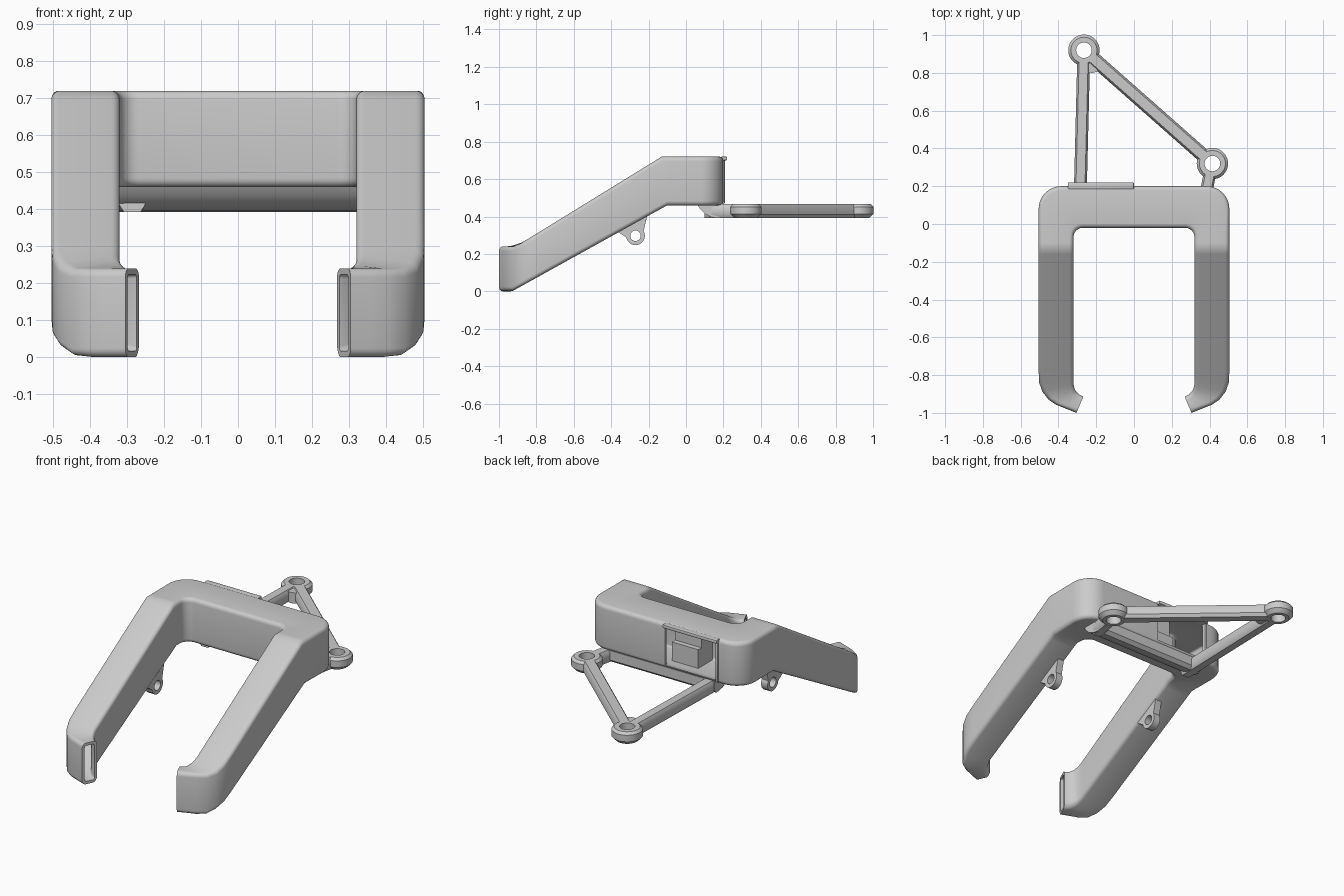
import bpy, bmesh, math
from mathutils import Vector

if "Cube" in bpy.data.objects:
    bpy.data.objects.remove(bpy.data.objects["Cube"])

grey = bpy.data.materials.new("plain_grey")
grey.diffuse_color = (0.6, 0.6, 0.6, 1)
grey.use_nodes = True
grey.node_tree.nodes["Principled BSDF"].inputs["Base Color"].default_value = grey.diffuse_color


def finish(name, bm, smooth=True):
    bmesh.ops.recalc_face_normals(bm, faces=bm.faces)
    me = bpy.data.meshes.new(name)
    bm.to_mesh(me)
    bm.free()
    me.materials.append(grey)
    ob = bpy.data.objects.new(name, me)
    bpy.context.collection.objects.link(ob)
    if smooth:
        shade(ob)
    return ob


def shade(ob):
    bpy.ops.object.select_all(action='DESELECT')
    ob.select_set(True)
    bpy.context.view_layer.objects.active = ob
    bpy.ops.object.shade_smooth_by_angle(angle=math.radians(35))


def box(name, lo, hi, bevel=0.0):
    bm = bmesh.new()
    bmesh.ops.create_cube(bm, size=1)
    for v in bm.verts:
        v.co = [lo[i] + (v.co[i] + 0.5) * (hi[i] - lo[i]) for i in range(3)]
    if bevel:
        bmesh.ops.bevel(bm, geom=bm.edges[:], offset=bevel, segments=2,
                        profile=0.5, affect='EDGES')
    return finish(name, bm)


def skin(bm, rings, close):
    """Quads between consecutive loops of points."""
    loops = [[bm.verts.new(p) for p in r] for r in rings]
    n = len(loops[0])
    for i in range(len(loops) if close else len(loops) - 1):
        a, b = loops[i], loops[(i + 1) % len(loops)]
        for k in range(n):
            bm.faces.new((a[k], a[(k + 1) % n], b[(k + 1) % n], b[k]))
    return loops


def ramp(y, y0, z0, y1, z1):
    t = min(max((y - y0) / (y1 - y0), 0), 1)
    return z0 + (z1 - z0) * t


def bottom(y):
    return ramp(y, -0.93, 0.0, -0.10, 0.46)


def top(y):
    return ramp(y, -0.91, 0.24, -0.13, 0.72)


def section(o, i, inset, r):
    """Rounded rectangle between an outer and an inner plan point."""
    o, i = Vector(o), Vector(i)
    w = (i - o).length
    d = (i - o) / w
    pts = []
    for cx, top_side, a0 in ((1, 0, 270), (1, 1, 0), (0, 1, 90), (0, 0, 180)):
        for k in range(6):
            a = math.radians(a0 + 18 * k)
            s = (w - inset - r if cx else inset + r) + r * math.cos(a)
            p = o + d * s
            dz = r * math.sin(a)
            z = top(p.y) - inset - r + dz if top_side else bottom(p.y) + inset + r + dz
            pts.append((p.x, p.y, z))
    return pts


# Plan stations of the right half: (outer point, inner point), tip to middle
outer = [(0.305, -1.0), (0.36, -0.978), (0.41, -0.958), (0.452, -0.930),
         (0.485, -0.888), (0.502, -0.84), (0.505, -0.78)]
inner = [(0.268, -0.915), (0.292, -0.902), (0.308, -0.885), (0.317, -0.865),
         (0.32, -0.845), (0.32, -0.82), (0.32, -0.78)]
for y in (-0.5, -0.16, -0.13, -0.10):
    outer.append((0.505, y))
    inner.append((0.32, y))
for k in range(9):
    a = math.radians(k * 90 / 8)
    c, s = math.cos(a), math.sin(a)
    outer.append((0.385 + 0.12 * c, 0.08 + 0.12 * s))
    inner.append((0.27 + 0.05 * c, -0.07 + 0.05 * s))
stations = list(zip(outer, inner))
stations += [((-o[0], o[1]), (-i[0], i[1])) for o, i in reversed(stations)]

# Hollow U-shaped tube
bm = bmesh.new()
skin_out = [section(o, i, 0, 0.024) for o, i in stations]
skin_in = [section(o, i, 0.016, 0.012) for o, i in stations]
skin(bm, skin_out + skin_in[::-1], True)
frame = finish("tube_frame", bm, False)

# Window cut into the back wall
cutter = box("window_cutter", (-0.335, 0.12, 0.478), (-0.005, 0.3, 0.70))
cutter.hide_render = True
cutter.hide_viewport = True
mod = frame.modifiers.new("window", 'BOOLEAN')
mod.object = cutter
mod.operation = 'DIFFERENCE'
mod.solver = 'EXACT'
bpy.context.view_layer.objects.active = frame
frame.select_set(True)
bpy.ops.object.modifier_apply(modifier="window")
bpy.data.objects.remove(cutter)
shade(frame)

# Window lip and inside blocks
box("window_lip", (-0.35, 0.185, 0.70), (0.0, 0.22, 0.72), 0.005)
box("window_side_rim", (-0.35, 0.185, 0.47), (-0.335, 0.208, 0.71), 0.003)
box("inner_block_low", (-0.17, 0.0, 0.47), (0.0, 0.13, 0.585))
box("inner_block_high", (-0.17, 0.0, 0.585), (0.0, 0.10, 0.71))

# Triangular bracket
Z0, Z1 = 0.392, 0.466


def prism_x(name, profile, x0, x1):
    bm = bmesh.new()
    a, b = skin(bm, [[(x, y, z) for y, z in profile] for x in (x0, x1)], False)
    bm.faces.new(a)
    bm.faces.new(b)
    return finish(name, bm)


def strut(name, p, q, w):
    p, q = Vector(p), Vector(q)
    d = (q - p).normalized()
    n = Vector((-d.y, d.x)) * w / 2
    c = 0.018
    shape = [(-0.65, Z0), (0.65, Z0), (1, Z0 + c), (1, Z1 - c),
             (0.7, Z1), (-0.7, Z1), (-1, Z1 - c), (-1, Z0 + c)]
    bm = bmesh.new()
    a, b = skin(bm, [[(*(e + n * s), z) for s, z in shape] for e in (p, q)], False)
    bm.faces.new(a)
    bm.faces.new(b)
    finish(name, bm)


def eye(name, x, y, r, hole):
    prof = [(hole, Z0), (r - 0.022, Z0), (r, Z0 + 0.022), (r, Z1 - 0.014),
            (r - 0.014, Z1), (hole, Z1)]
    bm = bmesh.new()
    turn = [2 * math.pi * k / 40 for k in range(40)]
    skin(bm, [[(x + q * math.cos(a), y + q * math.sin(a), z) for q, z in prof]
              for a in turn], True)
    finish(name, bm)


A, B = Vector((-0.265, 0.92)), Vector((0.415, 0.32))
along = (B - A).normalized()
eye("rear_eye", A.x, A.y, 0.083, 0.041)
eye("side_eye", B.x, B.y, 0.083, 0.041)
strut("long_strut", A + along * 0.06, B - along * 0.06, 0.074)
strut("left_strut", (-0.267, 0.86), (-0.286, 0.10), 0.068)
strut("right_strut", (0.40, 0.26), (0.375, 0.13), 0.066)

# Small web in the sharp corner of the bracket
bm = bmesh.new()
bmesh.ops.create_cone(bm, cap_ends=True, segments=24, radius1=0.045, radius2=0.045,
                      depth=Z1 - Z0 - 0.012)
bmesh.ops.translate(bm, vec=(-0.222, 0.845, (Z0 + Z1) / 2), verts=bm.verts)
finish("corner_web", bm)

# Bracket beam below the back bar
prism_x("under_beam", [(0.06, 0.465), (0.075, 0.44), (0.105, 0.412), (0.14, 0.397),
                       (0.175, 0.392), (0.195, 0.41), (0.195, 0.465)], -0.32, 0.41)

# Pierced lugs under the arms
for side, sx in (("left", -1), ("right", 1)):
    cy, cz, r, hole = -0.27, 0.297, 0.05, 0.028
    rim, bore = [], []
    for k in range(36):
        a = math.radians(10 * k)
        y, z = cy + r * math.cos(a), cz + r * math.sin(a)
        if 40 <= 10 * k <= 180:  # flared root that follows the arm's slope
            y = cy + 0.065 - (10 * k - 40) / 140 * 0.165
            z = bottom(y) + 0.012
        rim.append((y, z))
        bore.append((cy + hole * math.cos(a), cz + hole * math.sin(a)))
    bm = bmesh.new()
    x0, x1 = sx * 0.33, sx * 0.372
    skin(bm, [[(x, y, z) for y, z in ring] for x, ring in
              ((x0, rim), (x1, rim), (x1, bore), (x0, bore))], True)
    finish(side + "_lug", bm)
